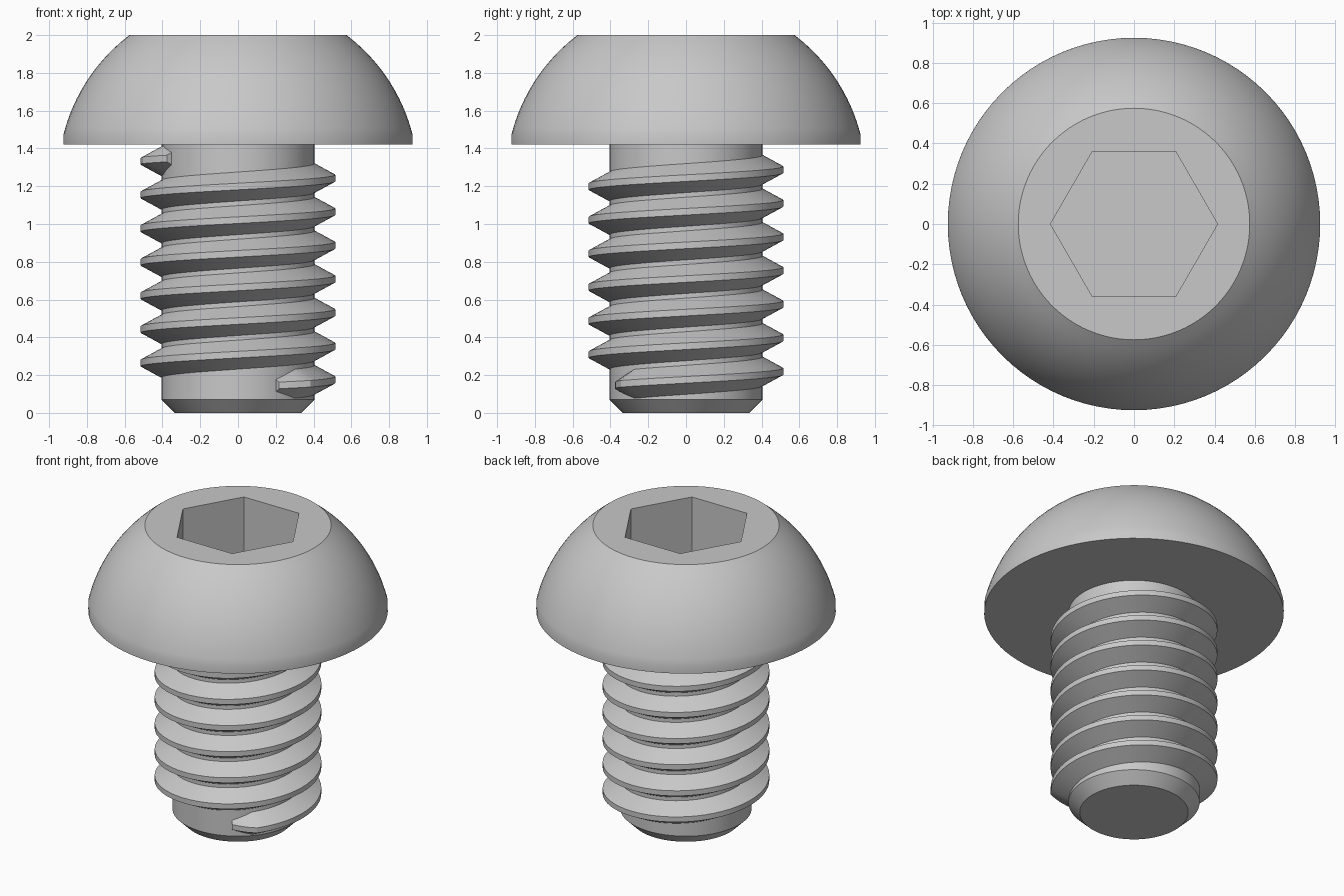
import bpy
import bmesh
from math import sin, cos, radians, sqrt

# Remove the default cube
cube = bpy.data.objects.get("Cube")
if cube:
    bpy.data.objects.remove(cube, do_unlink=True)

# Single steel colour
STEEL = (0.58, 0.58, 0.58, 1.0)
steel = bpy.data.materials.new("steel grey")
steel.use_nodes = True
steel.diffuse_color = STEEL
steel.node_tree.nodes["Principled BSDF"].inputs["Base Color"].default_value = STEEL


def loft(name, rings):
    """Skin closed rings of points in order and cap both ends."""
    bm = bmesh.new()
    loops = [[bm.verts.new(p) for p in ring] for ring in rings]
    n = len(loops[0])
    for a, b in zip(loops, loops[1:]):
        for i in range(n):
            j = (i + 1) % n
            bm.faces.new((a[i], a[j], b[j], b[i]))
    bm.faces.new(loops[0][::-1])
    bm.faces.new(loops[-1])
    bmesh.ops.recalc_face_normals(bm, faces=bm.faces)
    mesh = bpy.data.meshes.new(name)
    bm.to_mesh(mesh)
    bm.free()
    mesh.materials.append(steel)
    obj = bpy.data.objects.new(name, mesh)
    bpy.context.collection.objects.link(obj)
    return obj


def polar(r, degrees, z):
    return (r * cos(radians(degrees)), r * sin(radians(degrees)), z)


def circle(r, z, sides):
    return [polar(r, 360 * i / sides, z) for i in range(sides)]


def activate(obj):
    bpy.ops.object.select_all(action="DESELECT")
    obj.select_set(True)
    bpy.context.view_layer.objects.active = obj


# Head and shank: chamfered tip, plain cylinder, short rim, domed head
SHANK_R, UNDERSIDE, RIM_Z, TOP = 0.405, 1.42, 1.47, 2.0
DOME_Z, DOME_R = 1.24, 0.953
profile = [(0.335, 0), (SHANK_R, 0.07), (SHANK_R, UNDERSIDE), (0.925, UNDERSIDE)]
STEPS = 14
for i in range(STEPS + 1):
    z = RIM_Z + (TOP - RIM_Z) * i / STEPS
    profile.append((sqrt(DOME_R ** 2 - (z - DOME_Z) ** 2), z))
body = loft("head_and_shank", [circle(r, z, 96) for r, z in profile])

# Hexagonal drive socket cut into the head
cutter = loft("socket_cutter", [circle(0.415, z, 6) for z in (1.58, 2.2)])
cutter.hide_render = True
cut = body.modifiers.new("socket", "BOOLEAN")
cut.operation = "DIFFERENCE"
cut.solver = "EXACT"
cut.object = cutter
activate(body)
bpy.ops.object.modifier_apply(modifier=cut.name)
bpy.data.objects.remove(cutter, do_unlink=True)

# Right-handed helical thread whose profile shrinks at both ends
PITCH, START, END, FADE, STEP = 0.178, -60, 2370, 18, 6


def thread_section(angle):
    t = min(1, (angle - START) / FADE, (END - angle) / FADE)
    z = 0.175 + PITCH * angle / 360
    crest_r = 0.435 + 0.08 * t
    root, crest = 0.04 + 0.045 * t, 0.0175
    return [polar(0.39, angle, z - root), polar(crest_r, angle, z - crest),
            polar(crest_r, angle, z + crest), polar(0.39, angle, z + root)]


thread = loft("thread", [thread_section(a) for a in range(START, END + 1, STEP)])

# Smooth shading with crisp edges
for obj in (body, thread):
    activate(obj)
    bpy.ops.object.shade_smooth_by_angle(angle=radians(30))
